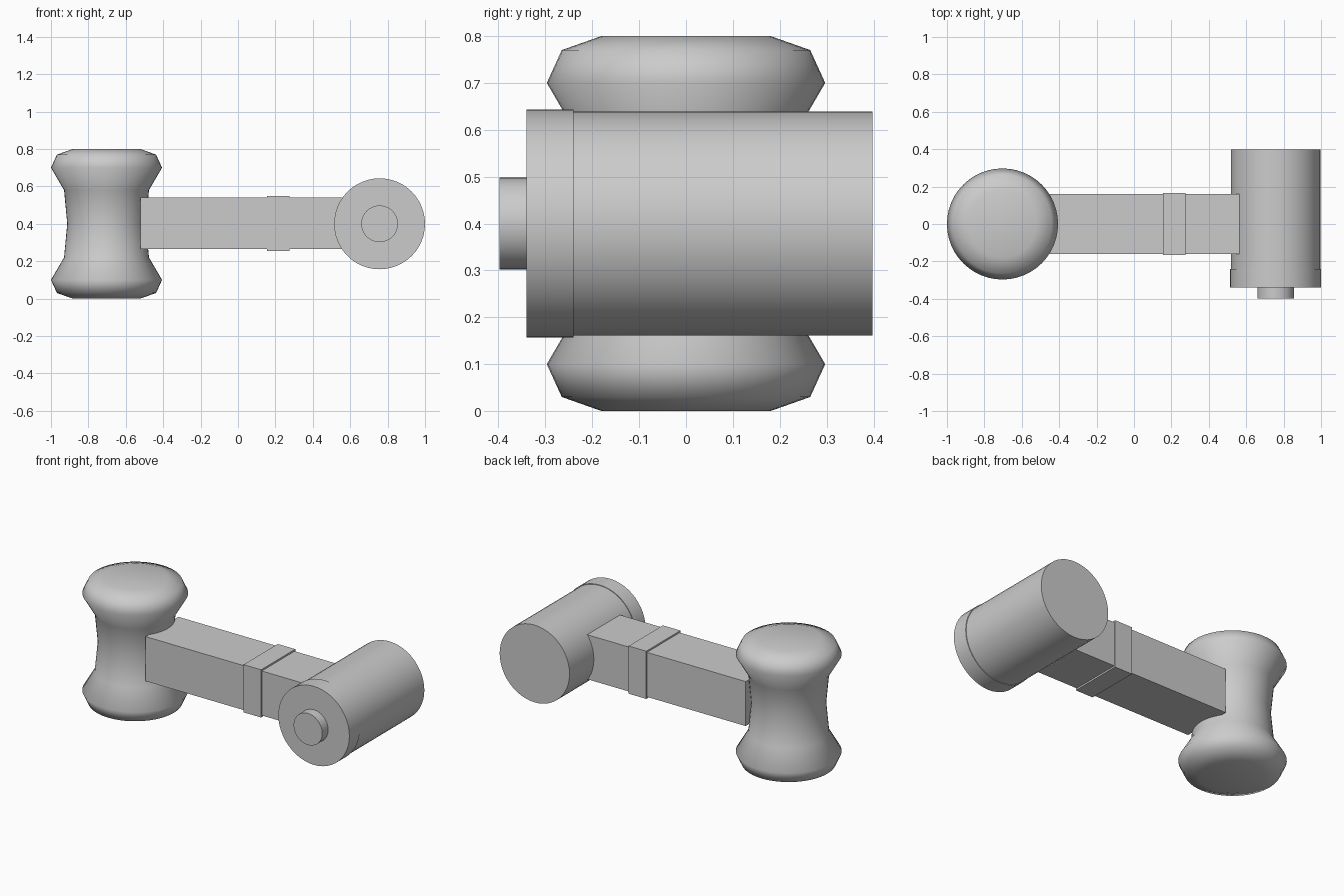
import bpy, bmesh, math
from mathutils import Matrix, Vector

cube = bpy.data.objects.get("Cube")
if cube:
    bpy.data.objects.remove(cube, do_unlink=True)

grey = bpy.data.materials.new("plain grey")
grey.use_nodes = True
grey.diffuse_color = (0.6, 0.6, 0.6, 1)
grey.node_tree.nodes["Principled BSDF"].inputs["Base Color"].default_value = (0.6, 0.6, 0.6, 1)


def finish(name, bm, smooth_angle=None):
    bmesh.ops.recalc_face_normals(bm, faces=bm.faces)
    mesh = bpy.data.meshes.new(name)
    bm.to_mesh(mesh)
    bm.free()
    mesh.materials.append(grey)
    obj = bpy.data.objects.new(name, mesh)
    bpy.context.collection.objects.link(obj)
    if smooth_angle:
        bpy.ops.object.select_all(action='DESELECT')
        obj.select_set(True)
        bpy.context.view_layer.objects.active = obj
        bpy.ops.object.shade_smooth_by_angle(angle=math.radians(smooth_angle))
    return obj


def box(name, low, high):
    low, high = Vector(low), Vector(high)
    bm = bmesh.new()
    bmesh.ops.create_cube(bm, size=1, matrix=Matrix.Translation((low + high) / 2)
                          @ Matrix.Diagonal((*(high - low), 1)))
    return finish(name, bm)


def lathe(name, profile, matrix, angle, sides=48):
    """Turn (radius, height) points into a capped solid around local z."""
    bm = bmesh.new()
    rings = [[bm.verts.new((r * math.cos(2 * math.pi * i / sides),
                            r * math.sin(2 * math.pi * i / sides), h))
              for i in range(sides)] for r, h in profile]
    for a, b in zip(rings, rings[1:]):
        for i in range(sides):
            j = (i + 1) % sides
            bm.faces.new((a[i], a[j], b[j], b[i]))
    bm.faces.new(rings[0])
    bm.faces.new(rings[-1])
    bm.transform(matrix)
    return finish(name, bm, angle)


# Waisted upright spool, symmetric about its middle
half = [(0.18, 0), (0.265, 0.03), (0.297, 0.1), (0.227, 0.22), (0.21, 0.4)]
spool = half + [(r, 0.8 - h) for r, h in reversed(half[:-1])]
lathe("spool", spool, Matrix.Translation((-0.703, 0, 0)), 80)

# Square connecting arm and its raised collar
box("arm", (-0.52, -0.16, 0.265), (0.6, 0.16, 0.54))
box("arm_collar", (0.155, -0.167, 0.255), (0.275, 0.167, 0.55))

# Barrel lying front to back, with front cap and button
for name, radius, front, back in (("barrel", 0.239, -0.24, 0.398),
                                  ("barrel_cap", 0.243, -0.34, -0.24),
                                  ("barrel_button", 0.098, -0.398, -0.34)):
    axis = Matrix.Translation((0.757, 0, 0.4)) @ Matrix.Rotation(math.pi / 2, 4, 'X')
    lathe(name, [(radius, -back), (radius, -front)], axis, 40)
